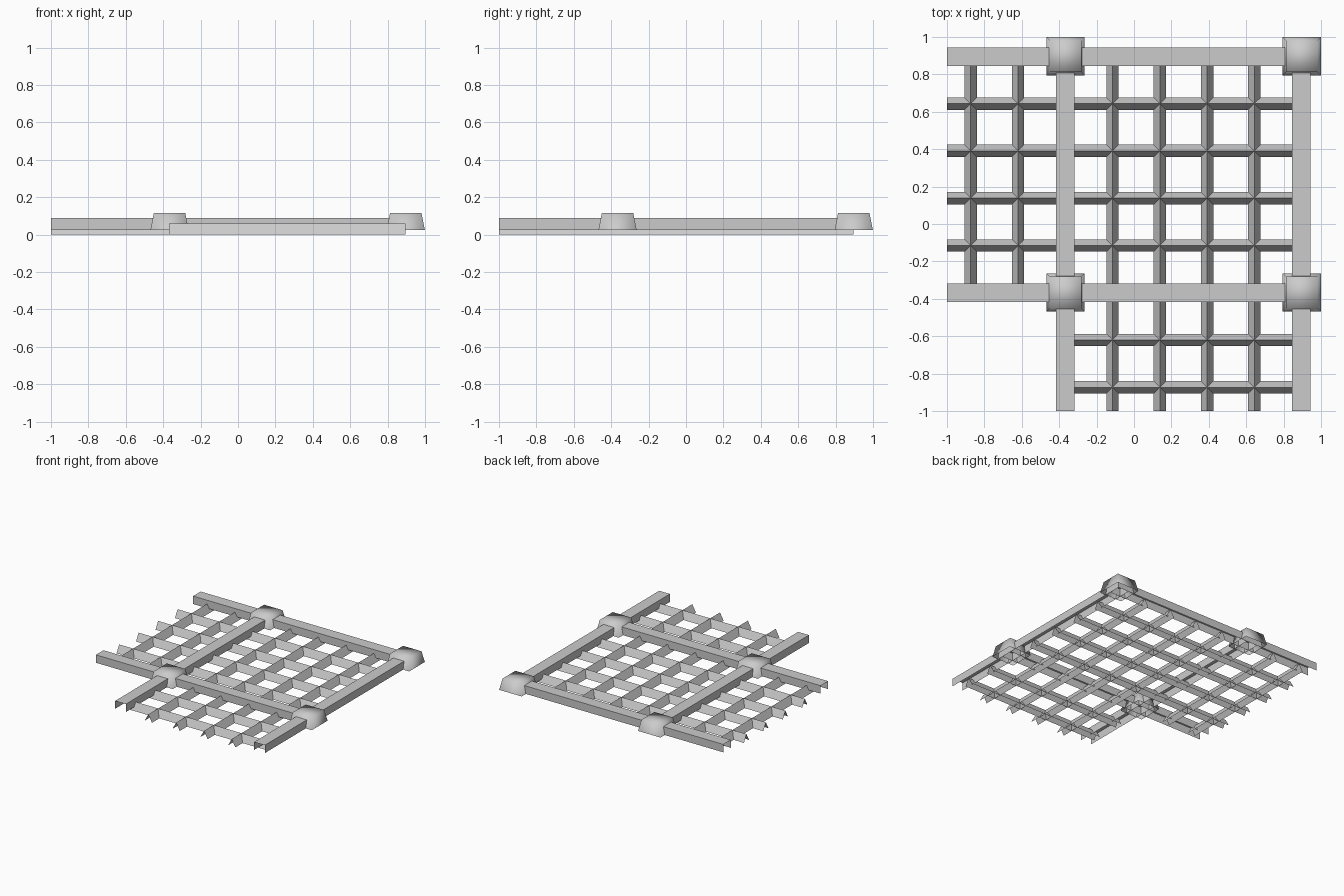
import bpy

if "Cube" in bpy.data.objects:
    bpy.data.objects.remove(bpy.data.objects["Cube"])

NODES = (-0.368, 0.895)                      # beam centre lines, same on x and y
SLATS = (-0.873, -0.62, -0.115, 0.138, 0.391, 0.643)


def make(name, verts, faces, smooth=False):
    mesh = bpy.data.meshes.new(name)
    mesh.from_pydata(verts, [], faces)
    ob = bpy.data.objects.new(name, mesh)
    bpy.context.collection.objects.link(ob)
    for p in mesh.polygons:
        p.use_smooth = smooth
    return ob


def extrude(name, profile, centre, start, end, axis):
    """Sweep an open sheet profile of (offset, z) along x or y."""
    n = len(profile)
    verts = []
    for t in (start, end):
        for o, z in profile:
            verts.append((t, centre + o, z) if axis == 'x' else (centre - o, t, z))
    faces = [(i, i + 1, n + i + 1, n + i) for i in range(n - 1)]
    return make(name, verts, faces)


# Main beams: channels open underneath
channel = [(-0.049, 0.025), (-0.049, 0.09), (0.049, 0.09), (0.049, 0.025)]
for axis in 'xy':
    for c in NODES:
        extrude("main_beam_" + axis, channel, c, -1, 0.944, axis)

# Lattice slats: thin ridges, missing from the empty front left cell
ridge = [(-0.033, 0), (0, 0.06), (0.033, 0)]
for axis in 'xy':
    for c in SLATS:
        start = NODES[0] if c < NODES[0] else -1
        extrude("lattice_slat_" + axis, ridge, c, start, NODES[1], axis)

# Tapered hollow joint caps over each crossing
for x in NODES:
    for y in NODES:
        verts = []
        for h, z in ((0.102, 0.025), (0.084, 0.115)):
            verts += [(x + 0.002 + sx * h, y + 0.002 + sy * h, z)
                      for sx, sy in ((-1, -1), (1, -1), (1, 1), (-1, 1))]
        faces = [(i, (i + 1) % 4, (i + 1) % 4 + 4, i + 4) for i in range(4)]
        make("joint_cap", verts, faces + [(4, 5, 6, 7)], smooth=True)
